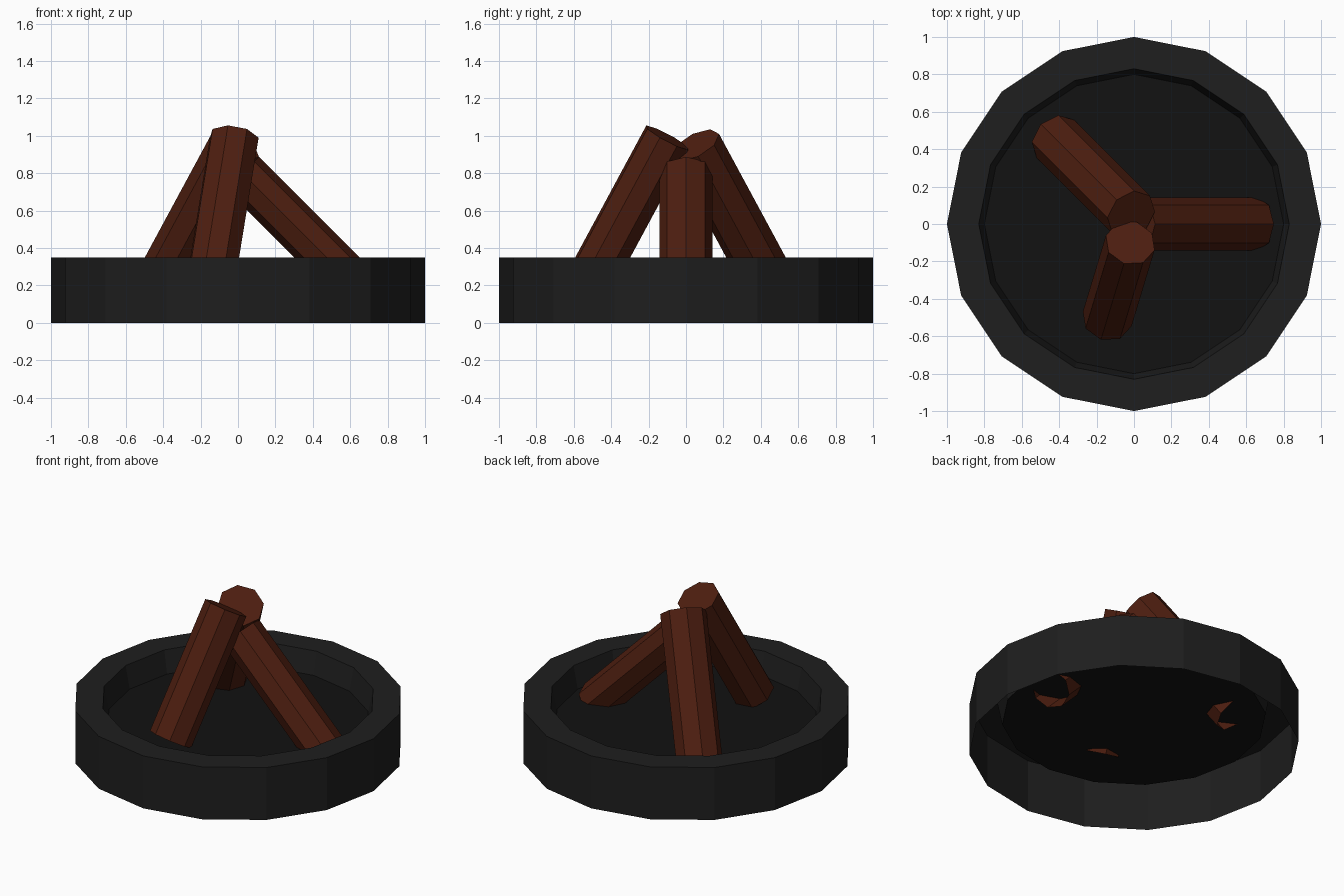
import bpy
from math import cos, sin, pi
from mathutils import Vector

if "Cube" in bpy.data.objects:
    bpy.data.objects.remove(bpy.data.objects["Cube"])


def material(name, rgb):
    m = bpy.data.materials.new(name)
    m.diffuse_color = (*rgb, 1)
    m.use_nodes = True
    m.node_tree.nodes["Principled BSDF"].inputs["Base Color"].default_value = m.diffuse_color
    return m


def build(name, rings, cap, mat):
    """Skin a stack of equal point rings; optionally close the last ring."""
    n = len(rings[0])
    verts = [p for ring in rings for p in ring]
    faces = [(j * n + i, j * n + (i + 1) % n, (j + 1) * n + (i + 1) % n, (j + 1) * n + i)
             for j in range(len(rings) - 1) for i in range(n)]
    if cap:
        faces.append(tuple(range((len(rings) - 1) * n, len(rings) * n)))
    me = bpy.data.meshes.new(name)
    me.from_pydata(verts, [], faces)
    me.materials.append(mat)
    ob = bpy.data.objects.new(name, me)
    bpy.context.collection.objects.link(ob)
    return ob


def circle(r, z, n=16):
    return [(r * cos(2 * pi * i / n), r * sin(2 * pi * i / n), z) for i in range(n)]


def log(name, bottom, top, wide, thick, mat):
    """Eight-sided log, open at the buried end."""
    b, t = Vector(bottom), Vector(top)
    d = (t - b).normalized()
    u = Vector((0, 0, 1)).cross(d).normalized()
    v = d.cross(u)
    ring = [u * wide * cos(i * pi / 4) + v * thick * sin(i * pi / 4) for i in range(8)]
    return build(name, [[b + p for p in ring], [t + p for p in ring]], True, mat)


stone = material("dark_stone", (0.013, 0.013, 0.013))
ash = material("ash", (0.006, 0.006, 0.006))
wood = material("wood", (0.075, 0.013, 0.005))

# Fire pit rim: outer wall, flat top, sloped inner wall, open underneath
build("pit_rim", [circle(1, 0), circle(1, 0.35), circle(0.83, 0.35), circle(0.8, 0.2)], False, stone)

# Raised ash floor
build("pit_floor", [circle(0.8, 0.2)], True, ash)

# Three logs leaning together, ends poking through the floor
log("right_log", (0.66, 0, 0.165), (0.025, 0, 0.80), 0.142, 0.124, wood)
log("back_log", (-0.42, 0.455, 0.20), (-0.015, 0.05, 0.95), 0.142, 0.14, wood)
log("front_log", (-0.143, -0.507, 0.235), (-0.02, -0.10, 0.99), 0.136, 0.134, wood)
